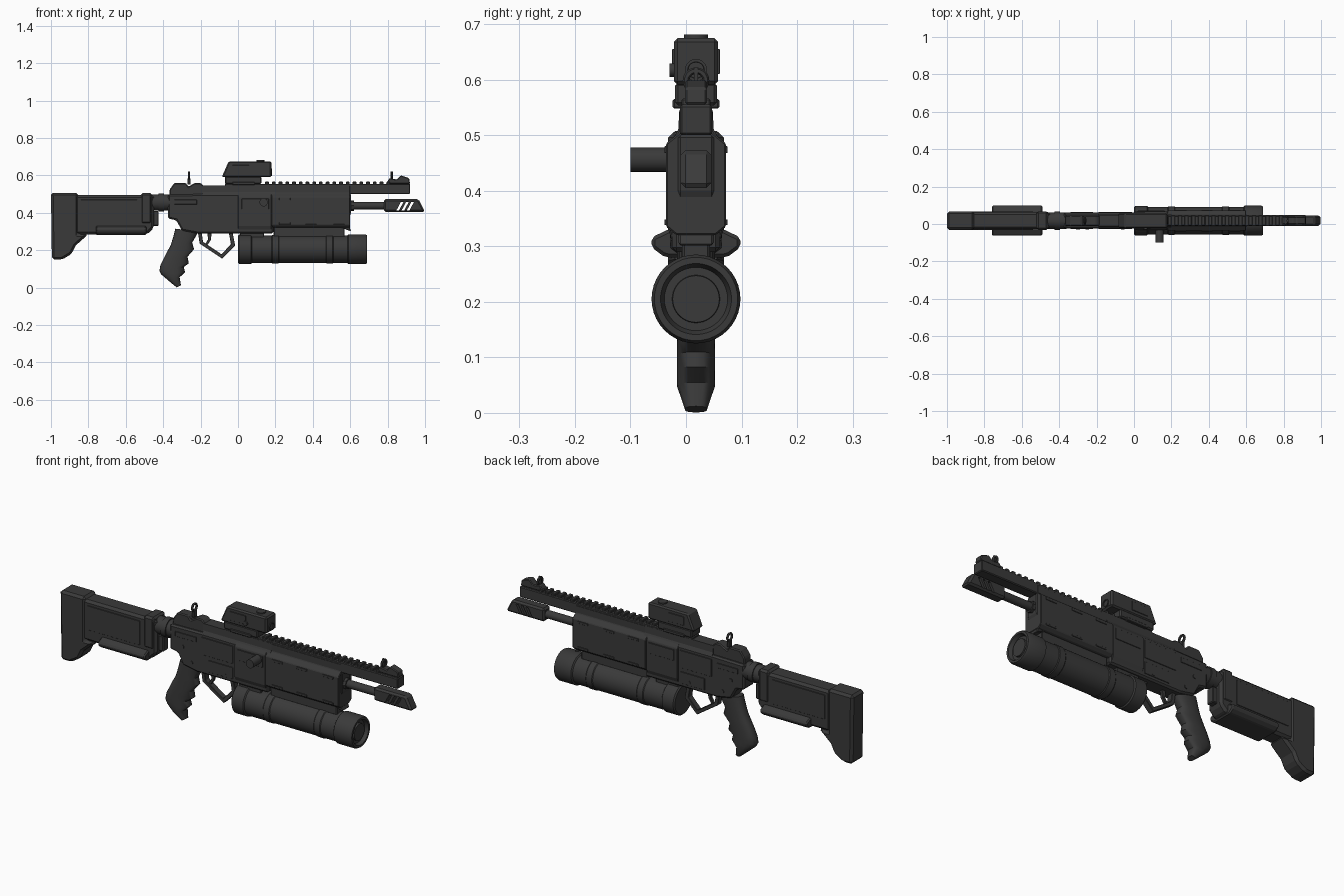
import bpy, bmesh, math
from math import cos, sin, pi, radians

cube = bpy.data.objects.get("Cube")
if cube:
    bpy.data.objects.remove(cube, do_unlink=True)

MID = 0.018   # centre plane of the body


def material(name, v):
    m = bpy.data.materials.new(name)
    m.use_nodes = True
    m.diffuse_color = (v, v, v, 1)
    m.node_tree.nodes["Principled BSDF"].inputs["Base Color"].default_value = (v, v, v, 1)
    return m


GREY = material("dark grey", 0.042)


def finish(name, bm, bevel=0, smooth=False):
    bmesh.ops.recalc_face_normals(bm, faces=bm.faces)
    me = bpy.data.meshes.new(name)
    bm.to_mesh(me)
    bm.free()
    me.materials.append(GREY)
    ob = bpy.data.objects.new(name, me)
    bpy.context.collection.objects.link(ob)
    if bevel:
        mod = ob.modifiers.new("bevel", 'BEVEL')
        mod.width, mod.segments, mod.limit_method = bevel, 1, 'ANGLE'
    if smooth:
        bpy.ops.object.select_all(action='DESELECT')
        ob.select_set(True)
        bpy.context.view_layer.objects.active = ob
        bpy.ops.object.shade_smooth_by_angle(angle=radians(35))
    return ob


def bridge(bm, a, b):
    n = len(a)
    for i in range(n):
        bm.faces.new((a[i], a[(i + 1) % n], b[(i + 1) % n], b[i]))


def loft(name, rings, bevel=0, smooth=False):
    bm = bmesh.new()
    vs = [[bm.verts.new(p) for p in r] for r in rings]
    for a, b in zip(vs, vs[1:]):
        bridge(bm, a, b)
    bm.faces.new(vs[0])
    bm.faces.new(vs[-1])
    return finish(name, bm, bevel, smooth)


def prism(name, pts, half, bevel=0.0, mid=MID):
    """Side outline in x, z given thickness across y."""
    return loft(name, [[(x, mid + s * half, z) for x, z in pts] for s in (-1, 1)], bevel)


def box(name, x0, x1, z0, z1, half, bevel=0.0, mid=MID):
    return prism(name, [(x0, z0), (x1, z0), (x1, z1), (x0, z1)], half, bevel, mid)


def beam(name, section, x0, x1, bevel=0.0):
    """Mirrored half section (half width, z) drawn along x."""
    ring = section + [(-y, z) for y, z in reversed(section)]
    return loft(name, [[(x, MID + y, z) for y, z in ring] for x in (x0, x1)], bevel)


def lathe(name, prof, z, n=32):
    """Profile (x, radius) turned around an axis along x."""
    return loft(name, [[(x, MID + r * cos(2 * pi * i / n), z + r * sin(2 * pi * i / n))
                        for i in range(n)] for x, r in prof], smooth=True)


def peg(name, loc, r, depth, rot=(0, 0, 0), n=24):
    bpy.ops.mesh.primitive_cylinder_add(vertices=n, radius=r, depth=depth, location=loc, rotation=rot)
    ob = bpy.context.object
    ob.name = name
    ob.data.materials.append(GREY)
    bpy.ops.object.shade_smooth_by_angle(angle=radians(35))


def plates(name, x0, x1, z0, z1, half):
    for side, s in (("right", -1), ("left", 1)):
        box(f"{name}_{side}", x0, x1, z0, z1, 0.003, 0.001, MID + s * half)


# Shoulder stock
prism("stock_body", [(-.87, .495), (-.45, .495), (-.45, .32), (-.485, .285), (-.87, .285)], .046, .012)
prism("stock_butt", [(-1, .507), (-.855, .507), (-.855, .285), (-.8, .285), (-.868, .225),
                     (-.89, .18), (-.94, .15), (-.995, .15)], .05, .012)
beam("stock_wings", [(.05, .28), (.06, .283), (.08, .298), (.08, .316), (.067, .322), (.05, .33)], -.76, -.49, .006)
box("stock_collar", -.52, -.46, .34, .506, .05, .01)
plates("stock_panel", -.84, -.54, .345, .47, .046)
lathe("stock_tube", [(-.47, .044), (-.425, .044), (-.425, .049), (-.395, .049), (-.395, .044), (-.36, .044)], .455)
box("stock_hinge", -.455, -.425, .33, .41, .02, .004)

# Receiver
prism("receiver_body", [(-.375, .497), (-.18, .5), (.19, .5), (.19, .29), (-.22, .29),
                        (-.3, .305), (-.33, .36), (-.375, .37)], .043, .008)
beam("receiver_top", [(.03, .545), (.032, .51), (.043, .49)], -.19, .2)
beam("receiver_front_shell", [(.036, .292), (.05, .33), (.05, .485), (.034, .505)], 0, .18, .003)
prism("receiver_rear_hump", [(-.368, .49), (-.365, .525), (-.34, .56), (-.28, .56), (-.265, .54),
                             (-.23, .56), (-.2, .56), (-.17, .53), (-.17, .49)], .028, .005)
plates("receiver_slot", -.34, -.22, .445, .47, .043)
plates("receiver_cover", -.19, -.01, .39, .48, .043)
plates("receiver_lower_cover", -.15, -.01, .31, .37, .043)
plates("shell_cover", .02, .165, .42, .475, .05)
for i, (x, z) in enumerate([(-.3, .4), (-.25, .33), (-.06, .325)]):
    peg(f"receiver_pin_{i}", (x, MID, z), .01, .094, (pi / 2, 0, 0), 12)

# Charging handle on the right side
peg("charging_handle", (.137, -.065, .456), .022, .07, (pi / 2, 0, 0))
peg("charging_stem", (.137, -.03, .456), .015, .04, (pi / 2, 0, 0))

# Handguard
beam("handguard", [(.036, .32), (.054, .335), (.054, .485), (.03, .505), (.03, .545)], .18, .6, .003)
prism("handguard_front_bracket", [(.54, .325), (.605, .3), (.585, .355), (.605, .4), (.605, .5), (.54, .5)], .032, .004)
for i, x in enumerate((.22, .36, .51)):
    plates(f"handguard_vent_{i}", x, x + .06, .468, .48, .054)
    plates(f"handguard_lower_vent_{i}", x, x + .06, .338, .348, .054)

# Top rail with teeth
box("rail", -.07, .92, .5, .555, .029, .004)
for i in range(19):
    x = .145 + i * .036
    box(f"rail_tooth_{i}", x, x + .02, .55, .566, .026, .003)

# Barrel and slotted muzzle
lathe("barrel", [(.55, .02), (.8, .02)], .438, 24)
lathe("barrel_collar", [(.59, .028), (.62, .028)], .438, 8)
muzzle = prism("muzzle", [(.78, .405), (.78, .473), (.965, .473), (1, .405)], .028, .009)
bpy.context.view_layer.objects.active = muzzle
bpy.ops.object.modifier_apply(modifier="bevel")
for i in range(3):
    x = .847 + i * .028
    cutter = prism("slot_cutter", [(x, .413), (x + .014, .413), (x + .038, .458), (x + .024, .458)], .1)
    cutter.hide_render = True
    mod = muzzle.modifiers.new("slot", 'BOOLEAN')
    mod.operation, mod.object, mod.solver = 'DIFFERENCE', cutter, 'EXACT'
    bpy.context.view_layer.objects.active = muzzle
    bpy.ops.object.modifier_apply(modifier="slot")
    bpy.data.objects.remove(cutter, do_unlink=True)

# Iron sights
prism("front_sight_base", [(.79, .555), (.81, .585), (.85, .578), (.87, .6), (.915, .585), (.92, .555)], .02, .004)
box("front_sight_post", .815, .828, .57, .622, .004)
box("rear_sight_post", -.27, -.255, .55, .585, .012, .002)
for name, x in (("front_sight_ring", .822), ("rear_sight_ring", -.262)):
    bpy.ops.mesh.primitive_torus_add(major_radius=.018, minor_radius=.006, major_segments=20, minor_segments=6,
                                     location=(x, MID, .598), rotation=(0, pi / 2, 0))
    bpy.context.object.name = name
    bpy.context.object.data.materials.append(GREY)

# Optic
prism("optic_housing", [(-.087, .59), (-.05, .675), (.178, .675), (.178, .59)], .04, .007)
box("optic_mount", -.07, .125, .553, .595, .038, .006)
box("optic_clamp", -.03, .09, .548, .565, .042, .003)
peg("optic_turret", (.12, MID, .675), .022, .012)
peg("optic_side_knob", (.06, MID - .042, .617), .012, .012, (pi / 2, 0, 0))
lathe("optic_lens", [(.17, .02), (.182, .02), (.182, .015), (.176, .014)], .617, 20)
plates("optic_panel", -.03, .06, .61, .655, .04)

# Launcher tube under the handguard
lathe("launcher_tube", [(0, .05), (0, .072), (.006, .079), (.07, .079), (.075, .073), (.585, .073),
                        (.59, .08), (.68, .08), (.69, .075), (.69, .064), (.672, .057),
                        (.672, .043), (.682, .042)], .205, 40)
box("launcher_mount_rear", .01, .14, .265, .315, .03, .004)
box("launcher_mount_front", .19, .57, .27, .325, .025, .004)
for i, x in enumerate((.18, .47)):
    lathe(f"launcher_band_{i}", [(x, .073), (x + .004, .076), (x + .036, .076), (x + .04, .073)], .205, 40)

# Pistol grip: rounded rings between front and back edge points
GRIP = [(-.215, .3, -.335, .315), (-.222, .28, -.345, .275), (-.245, .24, -.36, .225), (-.235, .205, -.38, .19),
        (-.27, .165, -.4, .15), (-.263, .13, -.415, .12), (-.29, .11, -.42, .09),
        (-.283, .083, -.41, .07), (-.312, .055, -.375, .04), (-.305, .012, -.328, .001)]
rings = []
for k, (fx, fz, bx, bz) in enumerate(GRIP):
    w = .02 if k == len(GRIP) - 1 else .034
    ring = []
    for i in range(20):
        c, s = cos(2 * pi * i / 20), sin(2 * pi * i / 20)
        t = .5 + .5 * math.copysign(abs(c) ** .75, c)
        ring.append((bx + (fx - bx) * t, MID + w * math.copysign(abs(s) ** .75, s), bz + (fz - bz) * t))
    rings.append(ring)
loft("pistol_grip", rings, smooth=True)

# Trigger and guard
prism("trigger_guard", [(-.215, .3), (-.205, .235), (-.085, .155), (-.015, .225), (-.03, .3),
                        (-.05, .3), (-.038, .232), (-.088, .178), (-.187, .245), (-.195, .3)], .016, .002)
prism("trigger", [(-.165, .3), (-.14, .3), (-.145, .255), (-.165, .225), (-.177, .23), (-.16, .258)], .008, .002)
